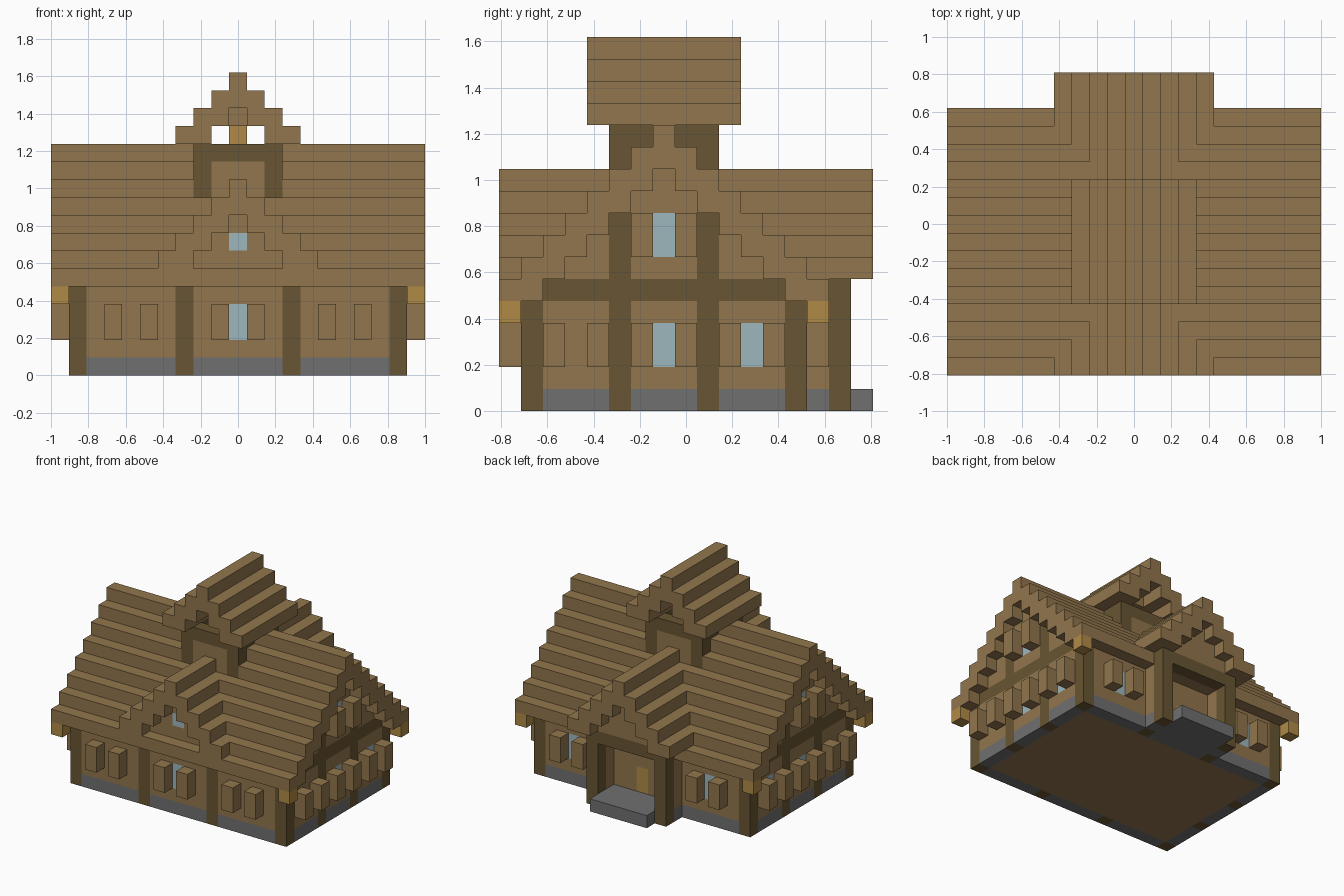
import bpy
import bmesh
from mathutils import Vector

U = 2 / 21          # one building block
MID = -1            # row of the main ridge, slightly in front of the centre

cube = bpy.data.objects.get("Cube")
if cube:
    bpy.data.objects.remove(cube)


def linear(c):
    c /= 255
    return c / 12.92 if c < 0.04045 else ((c + 0.055) / 1.055) ** 2.4


def material(name, *rgb):
    mat = bpy.data.materials.new(name)
    mat.use_nodes = True
    col = (*[linear(c) for c in rgb], 1)
    mat.diffuse_color = col
    mat.node_tree.nodes["Principled BSDF"].inputs["Base Color"].default_value = col
    return mat


wood = material("plank_brown", 146, 118, 77)
timber = material("dark_timber", 104, 85, 51)
stone = material("stone_grey", 112, 112, 112)
glass = material("pale_blue_glass", 158, 183, 190)
gold = material("golden_wood", 176, 138, 70)

cells = {}          # block position -> part name; later parts replace earlier ones
part_mat = {}


def block(part, mat, xs, ys, zs):
    """Fill an inclusive range of blocks."""
    part_mat[part] = mat
    for x in range(xs[0], xs[1] + 1):
        for y in range(ys[0], ys[1] + 1):
            for z in range(zs[0], zs[1] + 1):
                cells[x, y, z] = part


def mirrored(part, mat, x, ys, zs):
    for s in (-x, x):
        block(part, mat, (s, s), ys, zs)


def stepped_roof(part, along, centre, span, top, steps):
    """Stepped gable roof, two blocks thick, running along x or y."""
    for k in range(steps):
        for d in {k, max(k - 1, 0)}:
            for c in (centre - d, centre + d):
                z = (top - k, top - k)
                if along == "x":
                    block(part, wood, span, (c, c), z)
                else:
                    block(part, wood, (c, c), span, z)


# Floor, foundation and outer walls
block("foundation", stone, (-9, 9), (-7, 5), (0, 0))
block("floor", wood, (-8, 8), (-6, 4), (0, 0))
for y in (-7, 5):
    block("walls", wood, (-9, 9), (y, y), (1, 4))
mirrored("walls", wood, 9, (-7, 5), (1, 4))

# Gable walls on both ends, and in the front and rear cross gables
for k in range(1, 8):
    z = (12 - k, 12 - k)
    mirrored("end_gable_walls", wood, 9, (MID - k + 1, MID + k - 1), z)
for k in range(1, 5):
    z = (10 - k, 10 - k)
    for y in (-7, 7):
        block("cross_gable_walls", wood, (1 - k, k - 1), (y, y), z)

# Roofs
stepped_roof("cross_roof", "y", 0, (-8, 8), 10, 5)
stepped_roof("main_roof", "x", MID, (-10, 10), 12, 8)

# Timber frame
for x in (-9, -3, 3, 9):
    for y in (-7, 5):
        block("wall_posts", timber, (x, x), (y, y), (0, 4))
for y in (-3, 1):
    mirrored("side_posts", timber, 9, (y, y), (0, 8))
mirrored("side_beams", timber, 9, (-6, 4), (5, 5))

# Eave brackets at the corners
for y in (-8, 6):
    mirrored("eave_brackets", gold, 10, (y, y), (4, 4))

# Windows
block("front_window", glass, (0, 0), (-7, -7), (2, 3))
block("gable_window", glass, (0, 0), (-7, -7), (7, 7))
mirrored("rear_windows", glass, 6, (5, 5), (2, 3))
for y in (-1, 3):
    mirrored("side_windows", glass, 9, (y, y), (2, 3))
mirrored("attic_windows", glass, 9, (MID, MID), (7, 8))

# Shutters
for x in (1, 5, 7):
    mirrored("front_shutters", wood, x, (-8, -8), (2, 3))
for x in (5, 7):
    mirrored("rear_shutters", wood, x, (6, 6), (2, 3))
for y in (-6, -4, -2, 0, 2, 4):
    mirrored("side_shutters", wood, 10, (y, y), (2, 3))
for y in (-2, 0):
    mirrored("attic_shutters", wood, 10, (y, y), (7, 8))

# Rear porch
block("porch_slab", stone, (-2, 2), (6, 8), (0, 0))
mirrored("porch_slab", stone, 3, (6, 6), (0, 0))
mirrored("porch_side_walls", wood, 3, (6, 6), (1, 4))
block("porch_beam", timber, (-3, 3), (7, 7), (5, 5))
mirrored("porch_posts", timber, 3, (7, 7), (0, 5))
block("door", gold, (0, 0), (5, 5), (1, 2))

# Ridge tower
for y in (MID - 2, MID + 2):
    block("tower_walls", wood, (-1, 1), (y, y), (10, 11))
    mirrored("tower_posts", timber, 2, (y, y), (10, 11))
    block("tower_beams", timber, (-2, 2), (y, y), (12, 12))
mirrored("tower_walls", wood, 2, (MID - 1, MID + 1), (10, 11))
mirrored("tower_beams", timber, 2, (MID - 1, MID + 1), (12, 12))
stepped_roof("tower_roof", "y", 0, (-4, 2), 16, 4)
block("tower_hanger", wood, (0, 0), (MID - 1, MID + 1), (14, 14))
block("tower_lantern", gold, (0, 0), (MID, MID), (13, 13))


# Turn every part into a mesh of its exposed block faces
def build(part):
    bm = bmesh.new()
    for cell in [c for c, p in cells.items() if p == part]:
        mid = Vector(cell) + Vector((0, 0, 0.5))
        for axis in range(3):
            for sign in (-1, 1):
                n = Vector((0, 0, 0))
                n[axis] = sign
                if tuple(int(a + b) for a, b in zip(cell, n)) in cells:
                    continue
                a = Vector((0, 0, 0))
                a[(axis + 1) % 3] = 0.5
                b = n.cross(a)
                corners = (-a - b, a - b, a + b, b - a)
                bm.faces.new([bm.verts.new((mid + n / 2 + c) * U) for c in corners])
    bmesh.ops.remove_doubles(bm, verts=bm.verts, dist=U / 100)
    mesh = bpy.data.meshes.new(part)
    bm.to_mesh(mesh)
    bm.free()
    mesh.materials.append(part_mat[part])
    bpy.context.scene.collection.objects.link(bpy.data.objects.new(part, mesh))


for name in part_mat:
    build(name)
